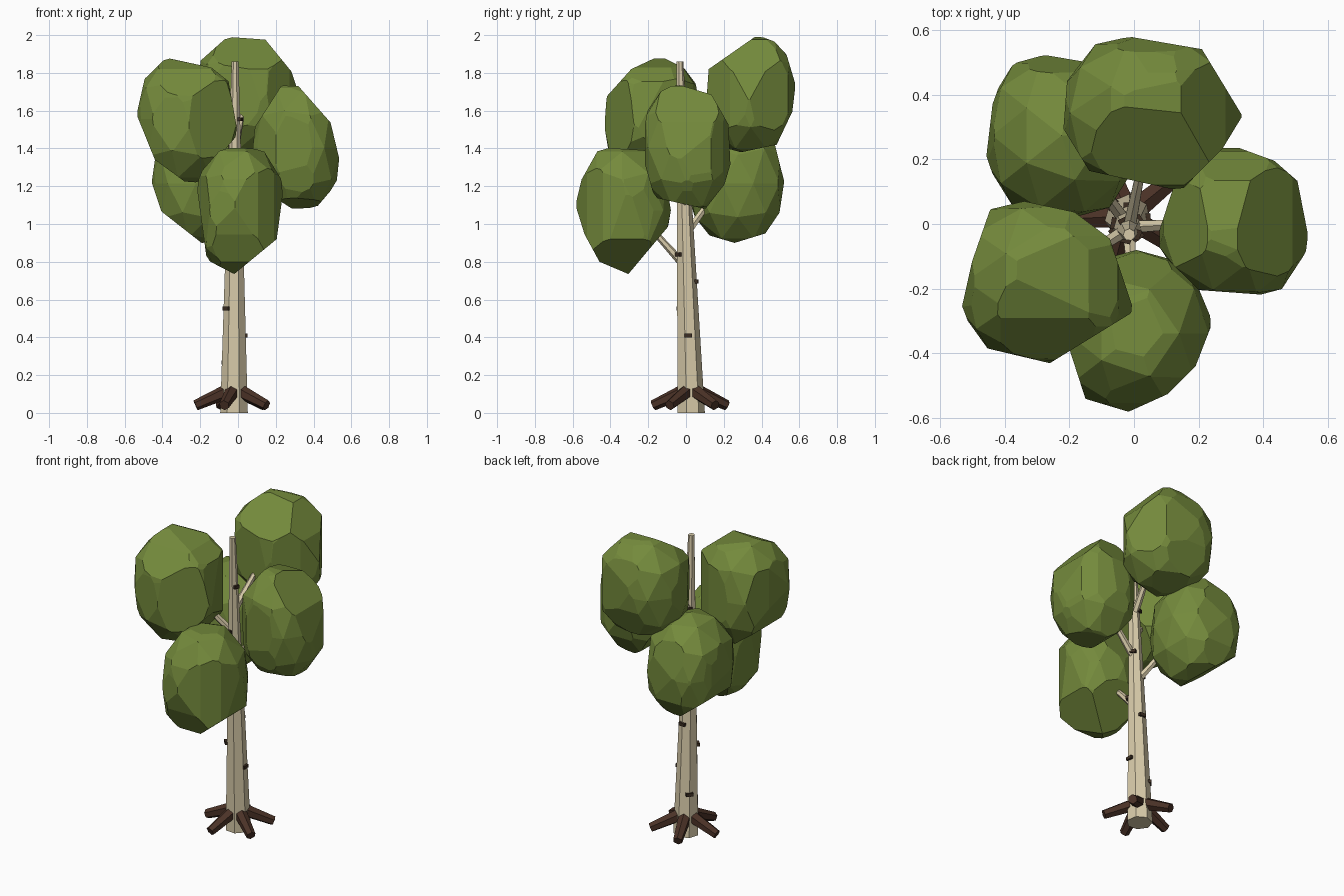
import bpy, bmesh, math
from mathutils import Vector, Matrix

if "Cube" in bpy.data.objects:
    bpy.data.objects.remove(bpy.data.objects["Cube"])


def material(name, rgb):
    m = bpy.data.materials.new(name)
    m.diffuse_color = (*rgb, 1)
    m.use_nodes = True
    m.node_tree.nodes["Principled BSDF"].inputs["Base Color"].default_value = m.diffuse_color
    return m


BARK = material("pale bark", (0.69, 0.60, 0.40))
ROOT = material("dark brown root", (0.070, 0.032, 0.020))
KNOT = material("knot brown", (0.045, 0.027, 0.016))
LEAF = material("leaf green", (0.175, 0.255, 0.045))


def add_object(name, bm, mat):
    bmesh.ops.recalc_face_normals(bm, faces=bm.faces)
    me = bpy.data.meshes.new(name)
    bm.to_mesh(me)
    bm.free()
    me.materials.append(mat)
    ob = bpy.data.objects.new(name, me)
    bpy.context.collection.objects.link(ob)
    return ob


def limb(name, a, b, r1, r2, sides, mat):
    """Tapered prism from point a to point b."""
    a, b = Vector(a), Vector(b)
    d = b - a
    rot = d.to_track_quat('Z', 'Y').to_matrix().to_4x4()
    bm = bmesh.new()
    bmesh.ops.create_cone(bm, cap_ends=True, segments=sides, radius1=r1, radius2=r2,
                          depth=d.length, matrix=Matrix.Translation((a + b) / 2) @ rot)
    return add_object(name, bm, mat)


# Leaning trunk: flat on the ground, centre and radius vary with height
BASE, TOP, HEIGHT = Vector((-0.020, 0.025, 0)), Vector((-0.015, -0.033, 1.86)), 1.86


def trunk_at(z):
    return BASE.lerp(TOP, z / HEIGHT), 0.075 + (0.019 - 0.075) * z / HEIGHT


bm = bmesh.new()
bmesh.ops.create_cone(bm, cap_ends=True, segments=7, radius1=0.075, radius2=0.019, depth=HEIGHT,
                      matrix=Matrix.Translation((0, 0, HEIGHT / 2)) @ Matrix.Rotation(math.radians(-4), 4, 'Z'))
for v in bm.verts:
    c, _ = trunk_at(v.co.z)
    v.co.x += c.x
    v.co.y += c.y
add_object("trunk", bm, BARK)

# Five roots splayed around the base
for i in range(5):
    a = math.radians(-105 + 72 * i)
    out = Vector((math.cos(a), math.sin(a), 0))
    limb(f"root_{i + 1}", BASE + out * 0.035 + Vector((0, 0, 0.115)),
         BASE + out * 0.205 + Vector((0, 0, 0.040)), 0.039, 0.028, 6, ROOT)

# Bark knots spiralling up the trunk
for k in range(10):
    z = 0.267 + 0.143 * k
    a = math.radians(137.5 * (1 - k))
    c, r = trunk_at(z)
    pos = c + Vector((math.cos(a), math.sin(a), 0)) * r * 0.93
    w = 0.042 - 0.0012 * k
    bm = bmesh.new()
    bmesh.ops.create_cube(bm, size=1, matrix=Matrix.Translation(pos) @ Matrix.Rotation(a, 4, 'Z')
                          @ Matrix.Diagonal((0.024, w, 0.02, 1)))
    add_object(f"knot_{k + 1}", bm, KNOT)


def rehull(bm):
    """Close a trimmed clump again."""
    pts = [v.co.copy() for v in bm.verts]
    bm.free()
    new = bmesh.new()
    for p in pts:
        new.verts.new(p)
    bmesh.ops.remove_doubles(new, verts=new.verts, dist=0.002)
    res = bmesh.ops.convex_hull(new, input=new.verts)
    loose = {g for g in res["geom_interior"] + res["geom_unused"] if isinstance(g, bmesh.types.BMVert)}
    bmesh.ops.delete(new, geom=list(loose), context='VERTS')
    return new


def clump(name, lo, hi, zb, front=(), side=(), top=()):
    """Faceted ball filling lo..hi, trimmed to its outline in each view, on a branch at height zb."""
    lo, hi = Vector(lo), Vector(hi)
    mid, half = (lo + hi) / 2, (hi - lo) / 2
    bm = bmesh.new()
    bmesh.ops.create_icosphere(bm, subdivisions=2, radius=1)
    for v in bm.verts:
        n = v.co.normalized()
        full = sum(abs(c) ** 2.3 for c in n) ** (-1 / 2.3) * 1.04
        v.co = mid + Vector([n[i] * half[i] * full for i in range(3)])
    for pts, (u, w) in ((front, (0, 2)), (side, (1, 2)), (top, (0, 1))):
        for p, q in zip(pts, pts[1:]):
            co, no = mid.copy(), Vector((0, 0, 0))
            co[u], co[w] = p
            no[u], no[w] = q[1] - p[1], p[0] - q[0]
            if no.dot(co - mid) < 0:
                no = -no
            bmesh.ops.bisect_plane(bm, geom=bm.verts[:] + bm.edges[:] + bm.faces[:], dist=1e-5,
                                   plane_co=co, plane_no=no.normalized(), clear_outer=True)
            bm = rehull(bm)
    bmesh.ops.dissolve_limit(bm, angle_limit=0.03, verts=bm.verts, edges=bm.edges)
    add_object(f"leaves_{name}", bm, LEAF)

    # branch rising at 45 degrees into the clump
    start, _ = trunk_at(zb)
    out = Vector((mid.x - start.x, mid.y - start.y, 0)).normalized()
    limb(f"branch_{name}", start, start + out * 0.19 + Vector((0, 0, 0.21)), 0.023, 0.015, 6, BARK)


clump("front", (-0.225, -0.585, 0.735), (0.24, -0.09, 1.41), 0.77,
      front=[(-.22, 1.21), (-.14, 1.40), (.19, 1.41), (.24, 1.18), (.205, .92), (-.02, .735), (-.165, .81), (-.22, 1.21)],
      side=[(-.15, .92), (-.305, .735), (-.458, .80), (-.537, .945), (-.585, 1.10), (-.553, 1.235), (-.458, 1.405),
            (-.205, 1.39), (-.1, 1.155)],
      top=[(-.2, -.385), (-.15, -.54), (-.017, -.58), (.105, -.525), (.19, -.44), (.243, -.303), (.2, -.2)])

clump("back_left", (-0.457, 0.02, 0.90), (0.01, 0.527, 1.53), 0.94,
      front=[(-.44, 1.34), (-.457, 1.22), (-.405, 1.066), (-.193, .90)],
      side=[(.468, 1.43), (.52, 1.225), (.495, 1.06), (.42, .95), (.257, .90), (.108, .944)],
      top=[(-.416, .093), (-.456, .21), (-.437, .37), (-.40, .473), (-.317, .529), (-.205, .51)])

clump("right", (0.08, -0.23, 1.065), (0.54, 0.243, 1.745), 1.09,
      front=[(.098, 1.527), (.23, 1.733), (.32, 1.73), (.49, 1.537), (.54, 1.33), (.532, 1.246), (.447, 1.103),
             (.31, 1.066), (.225, 1.12), (.087, 1.315)],
      side=[(-.23, 1.447), (-.193, 1.67), (-.055, 1.743), (.135, 1.685), (.225, 1.527), (.235, 1.315), (.204, 1.21),
            (.103, 1.08), (-.167, 1.14), (-.23, 1.36)],
      top=[(.08, -.015), (.14, .17), (.24, .24), (.30, .244), (.434, .195), (.505, .133), (.54, -.046),
           (.54, -.155), (.46, -.223), (.20, -.204), (.11, -.115)])

clump("left", (-0.54, -0.43, 1.22), (0.0, 0.077, 1.89), 1.24,
      front=[(-.495, 1.765), (-.426, 1.89), (-.14, 1.828), (-.05, 1.755), (0, 1.475), (-.215, 1.22), (-.283, 1.225),
             (-.44, 1.34), (-.537, 1.58), (-.495, 1.765)],
      side=[(-.437, 1.45), (-.42, 1.675), (-.29, 1.82), (-.14, 1.89), (0, 1.82)],
      top=[(-.50, -.115), (-.462, .055), (-.37, .077), (-.184, .037), (-.075, -.045), (0, -.27), (-.26, -.43),
           (-.484, -.377), (-.54, -.23), (-.50, -.115)])

clump("back_top", (-0.22, 0.10, 1.378), (0.335, 0.585, 2.0), 1.39,
      front=[(-.22, 1.79), (-.21, 1.87), (-.14, 1.997), (.145, 1.976), (.283, 1.807), (.32, 1.696)],
      side=[(.103, 1.58), (.12, 1.82), (.378, 2.0), (.468, 1.966), (.532, 1.897), (.58, 1.738), (.563, 1.595),
            (.48, 1.42), (.283, 1.378)],
      top=[(-.218, .294), (-.20, .532), (-.045, .584), (.21, .54), (.335, .334), (.273, .232), (.144, .102),
           (-.138, .164), (-.218, .294)])
